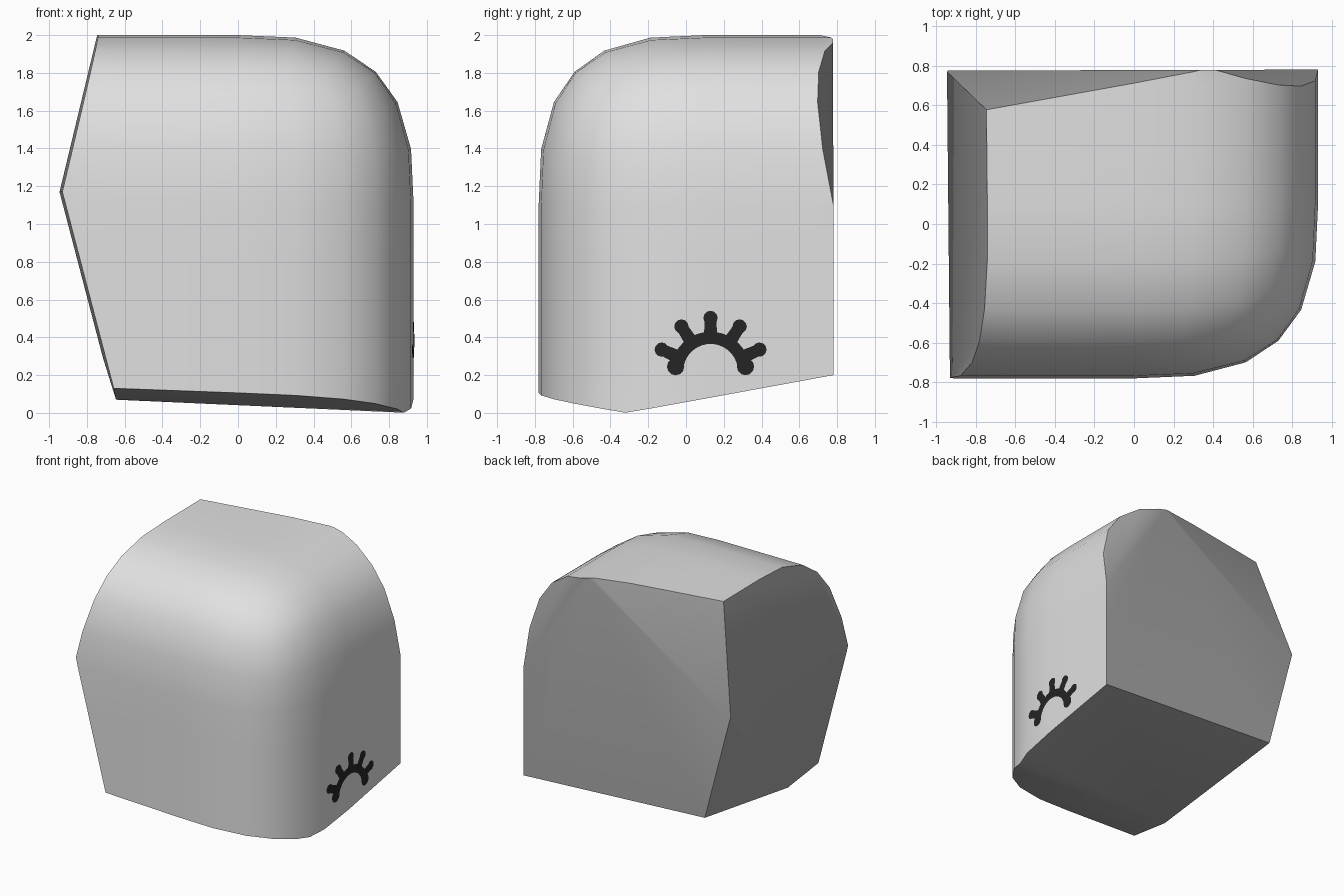
import bpy, bmesh, math
from mathutils import Vector

if "Cube" in bpy.data.objects:
    bpy.data.objects.remove(bpy.data.objects["Cube"])


def material(name, v):
    m = bpy.data.materials.new(name)
    m.diffuse_color = (v, v, v, 1)
    m.use_nodes = True
    m.node_tree.nodes["Principled BSDF"].inputs["Base Color"].default_value = m.diffuse_color
    return m


shell_mat = material("light grey shell", 0.75)
cut_mat = material("mid grey broken face", 0.40)
ink_mat = material("black ink", 0.018)


def finish(bm, name, mats, smooth=True):
    me = bpy.data.meshes.new(name)
    bm.to_mesh(me)
    bm.free()
    ob = bpy.data.objects.new(name, me)
    bpy.context.collection.objects.link(ob)
    for m in mats:
        me.materials.append(m)
    if smooth:
        bpy.ops.object.select_all(action='DESELECT')
        bpy.context.view_layer.objects.active = ob
        ob.select_set(True)
        bpy.ops.object.shade_smooth_by_angle(angle=math.radians(35))
    return ob


# Rounded block corner: only the right, front and top sides are rounded
N = 2.85
LO, HI = -4, 3


def rounded(p):
    d = [max(c, 0) for c in p]
    norm = sum(c ** N for c in d) ** (1 / N)
    s = max(d) / norm if norm > 0 else 1
    q = [c * s if c > 0 else c for c in p]
    return Vector((0.93 * q[0], 0.10 - 0.88 * q[1], 1.10 + 0.90 * q[2]))


bm = bmesh.new()
for axis in range(3):
    for side in (LO, HI):
        for i in range(LO, HI):
            for j in range(LO, HI):
                vs = []
                for a, b in ((i, j), (i + 1, j), (i + 1, j + 1), (i, j + 1)):
                    p = [0, 0, 0]
                    p[axis] = side / 3
                    p[(axis + 1) % 3] = a / 3
                    p[(axis + 2) % 3] = b / 3
                    vs.append(bm.verts.new(rounded(p)))
                bm.faces.new(vs)
bmesh.ops.remove_doubles(bm, verts=bm.verts[:], dist=1e-4)
bmesh.ops.recalc_face_normals(bm, faces=bm.faces[:])

# Broken faces: each plane is given by three points and capped
cuts = [
    ((-.74, 0, 2), (-.93, -.78, 1.17), (-.945, .78, 1.17)),         # left upper
    ((-.93, -.78, 1.17), (-.945, .78, 1.17), (-.65, -.78, .10)),    # left lower
    ((.90, .78, .20), (.90, .78, 1.10), (-.94, .775, 1.17)),        # back
    ((-.73, .58, 2), (.38, .78, 2), (-.945, .77, 1.17)),            # back upper left
    ((.38, .78, 2), (.85, .70, 1.62), (.93, .78, 1.10)),            # back upper right
    ((.93, .78, .20), (.90, -.32, 0), (-.65, -.40, .07)),           # bottom
    ((.90, -.32, 0), (-.65, -.40, .07), (-.65, -.78, .13)),         # bottom front
]
for pts in cuts:
    a, b, c = map(Vector, pts)
    n = (b - a).cross(c - a).normalized()
    if n.dot(Vector((0, 0, 1)) - a) > 0:
        n = -n
    bmesh.ops.bisect_plane(bm, geom=bm.verts[:] + bm.edges[:] + bm.faces[:], dist=1e-5,
                           plane_co=a, plane_no=n, clear_outer=True)
    rim = [e for e in bm.edges if e.is_boundary]
    for f in bmesh.ops.holes_fill(bm, edges=rim, sides=0)["faces"]:
        f.material_index = 1
bmesh.ops.recalc_face_normals(bm, faces=bm.faces[:])
finish(bm, "block_fragment", [shell_mat, cut_mat])

# Half cog mark on the right side, laid just above the surface
CY, CZ = 0.13, 0.22
bm = bmesh.new()


def mark(y, z):
    return bm.verts.new((0.935 - 0.048 * max(0, 0.10 - y), y, z))


def polar(r, deg, w=0):
    t = math.radians(deg)
    return (CY + r * math.cos(t) - w * math.sin(t), CZ + r * math.sin(t) + w * math.cos(t))


def disc(y, z, r):
    bm.faces.new([mark(y + r * math.cos(k * math.pi / 6), z + r * math.sin(k * math.pi / 6))
                  for k in range(12)])


for k in range(20):
    a, b = k * 9, k * 9 + 9
    bm.faces.new([mark(*polar(r, t)) for r, t in ((.145, a), (.21, a), (.21, b), (.145, b))])
for deg in (24, 57, 90, 123, 156):
    bm.faces.new([mark(*polar(r, deg, w)) for r, w in
                  ((.19, -.035), (.285, -.03), (.285, .03), (.19, .035))])
    disc(*polar(.283, deg), .038)
for side in (-1, 1):
    disc(CY + side * .185, CZ + .025, .046)
for f in bm.faces:
    f.normal_update()
    if f.normal.x < 0:
        f.normal_flip()
finish(bm, "half_cog_mark", [ink_mat], smooth=False)
